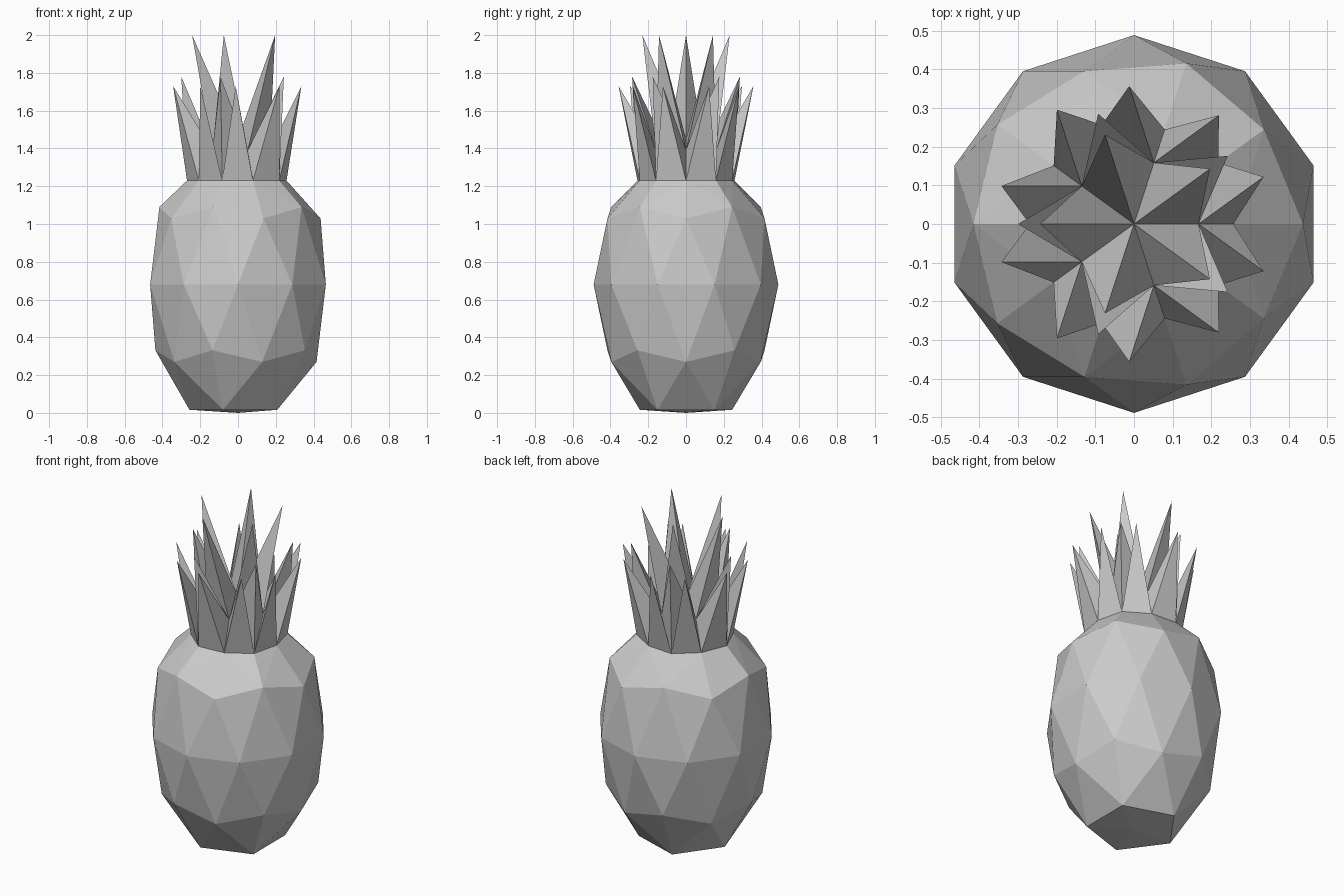
import bpy, bmesh, math
from mathutils import Vector

if "Cube" in bpy.data.objects:
    bpy.data.objects.remove(bpy.data.objects["Cube"])

R, HALF, MID = 0.489, 0.78, 0.68   # body radius, half height, centre height


def polar(r, angle, z):
    return Vector((r * math.cos(angle), r * math.sin(angle), z))


def base_mesh():
    """Stretched icosphere with a finer cap; returns mesh and cap faces."""
    bm = bmesh.new()
    bmesh.ops.create_icosphere(bm, subdivisions=2, radius=1)
    pole = max(bm.verts, key=lambda v: v.co.z)
    edges = list({e for f in pole.link_faces for e in f.edges})
    bmesh.ops.subdivide_edges(bm, edges=edges, cuts=1, use_grid_fill=True)
    bmesh.ops.triangulate(bm, faces=bm.faces[:])
    cap = [f for f in bm.faces if all(v.co.z > 0.8 for v in f.verts)]
    for v in bm.verts:
        x, y, z = v.co
        r, a = math.hypot(x, y), math.atan2(y, x)
        if z > 0.8:      # flattened shoulder ring and raised leaf roots
            if r < 0.1:
                v.co = (0, 0, 1.45)
            elif r < 0.35:
                v.co = polar(0.167, a, 1.39)
            elif r < 0.48:
                v.co = polar(0.27, a, 1.23)
            else:
                v.co = polar(0.257, a, 1.23)
        else:
            v.co = (x * R, y * R, max(0, MID + z * HALF))
    return bm, cap


def finish(bm, name):
    mesh = bpy.data.meshes.new(name)
    bm.to_mesh(mesh)
    bm.free()
    bpy.context.collection.objects.link(bpy.data.objects.new(name, mesh))


# Fruit body, open under the leaves
bm, cap = base_mesh()
bmesh.ops.delete(bm, geom=cap, context='FACES')
finish(bm, "fruit_body")

# Leaf crown: every cap triangle is pulled up into a spike
bm, cap = base_mesh()
keep = set(cap)
bmesh.ops.delete(bm, geom=[f for f in bm.faces if f not in keep], context='FACES')
tips = []
for f in bm.faces:
    c = f.calc_center_median()
    a = math.atan2(c.y, c.x)
    if c.z > 1.4:        # inner leaves
        tip = polar(0.243, a, 2.0)
    elif c.z > 1.31:     # middle leaves
        tip = polar(0.30, a, 1.78)
    else:                # outer leaves, paired about each middle leaf
        step = math.radians(72)
        axis = math.floor(a / step) * step + step / 2
        tip = polar(0.357, axis + math.copysign(math.radians(16), a - axis), 1.73)
    tips.append((f, tip))
for f, tip in tips:
    bmesh.ops.poke(bm, faces=[f])["verts"][0].co = tip
finish(bm, "leaf_crown")
